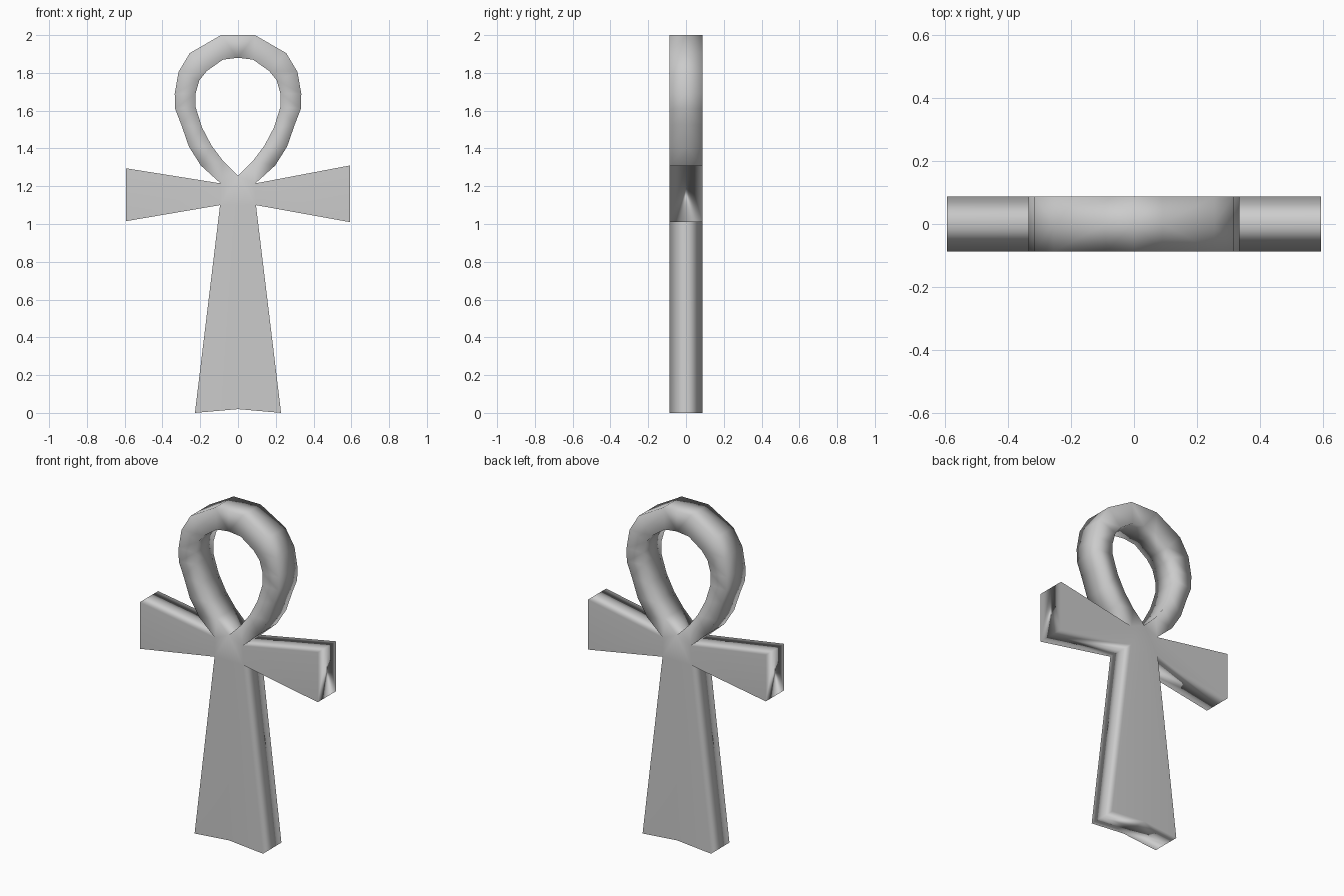
import bpy
import bmesh

if "Cube" in bpy.data.objects:
    bpy.data.objects.remove(bpy.data.objects["Cube"])

HALF_DEPTH = 0.0875

# Ring: (inner x, inner z, outer x, outer z) from the top centre down to the neck
RING = [
    (0.00, 1.88, 0.00, 2.00), (0.08, 1.87, 0.09, 2.00),
    (0.165, 1.81, 0.255, 1.905), (0.205, 1.76, 0.315, 1.805),
    (0.225, 1.69, 0.335, 1.69), (0.225, 1.62, 0.333, 1.61),
    (0.19, 1.51, 0.30, 1.525), (0.14, 1.415, 0.26, 1.41),
    (0.08, 1.335, 0.197, 1.31), (0.00, 1.255, 0.092, 1.215),
]
NECK_TOP, NECK_LOW = (0.092, 1.215), (0.095, 1.10)
MID_TOP, MID_LOW = (0.0, 1.255), (0.0, 1.10)

bm = bmesh.new()


def face(points, side):
    """Flat front face; side mirrors it across x = 0."""
    bm.faces.new([bm.verts.new((side * x, -HALF_DEPTH, z)) for x, z in points])


for side, arm_top, arm_low in ((1, 1.31, 1.01), (-1, 1.295, 1.015)):
    # Ring segments
    for a, b in zip(RING, RING[1:]):
        face([a[:2], a[2:], b[2:], b[:2]], side)
    # Centre junction
    face([MID_TOP, NECK_TOP, NECK_LOW, MID_LOW], side)
    # Flared arm
    face([NECK_TOP, (0.593, arm_top), (0.593, arm_low), NECK_LOW], side)
    # Flared leg with a notched foot
    face([MID_LOW, NECK_LOW, (0.228, 0.0), (0.0, 0.02)], side)

bmesh.ops.remove_doubles(bm, verts=bm.verts, dist=0.0005)
front = list(bm.faces)

# Side walls run from the front outline back to the middle plane
rim = [e for e in bm.edges if e.is_boundary]
new = bmesh.ops.extrude_edge_only(bm, edges=rim)["geom"]
for v in new:
    if isinstance(v, bmesh.types.BMVert):
        v.co.y = 0.0

bmesh.ops.recalc_face_normals(bm, faces=bm.faces)
bm.normal_update()
if front[0].normal.y > 0:
    bmesh.ops.reverse_faces(bm, faces=bm.faces)
for f in bm.faces:
    f.smooth = True

mesh = bpy.data.meshes.new("looped_cross")
bm.to_mesh(mesh)
bm.free()
cross = bpy.data.objects.new("looped_cross", mesh)
bpy.context.collection.objects.link(cross)

# Back half, and soft side walls with flat front and back
mirror = cross.modifiers.new("back_half", 'MIRROR')
mirror.use_axis = (False, True, False)
normals = cross.modifiers.new("soft_sides", 'WEIGHTED_NORMAL')
normals.weight = 80
